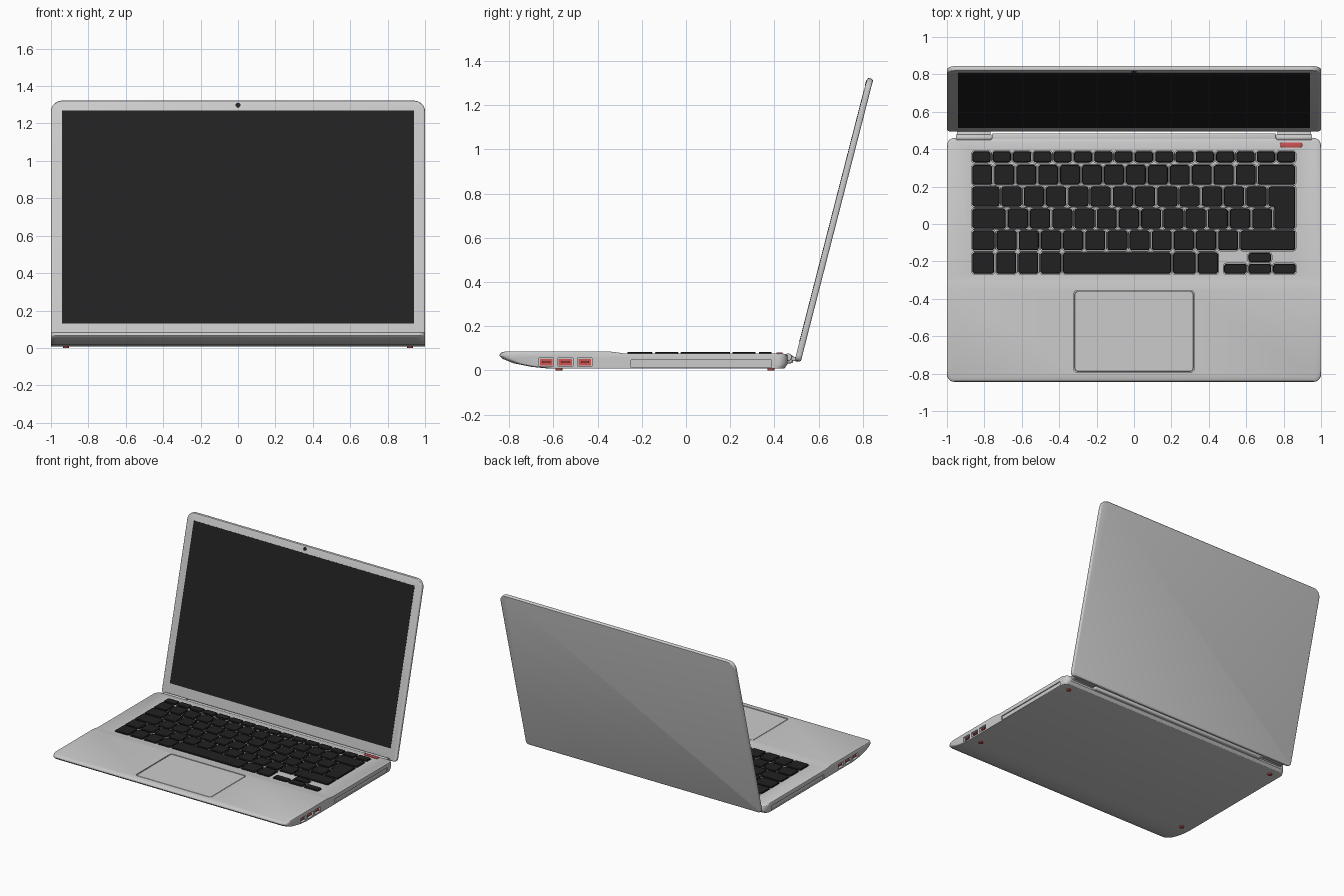
import bpy, bmesh, math
from mathutils import Vector, Matrix

if "Cube" in bpy.data.objects:
    bpy.data.objects.remove(bpy.data.objects["Cube"])


def material(name, rgb):
    m = bpy.data.materials.new(name)
    m.diffuse_color = (*rgb, 1)
    m.use_nodes = True
    m.node_tree.nodes["Principled BSDF"].inputs["Base Color"].default_value = m.diffuse_color
    return m


BLACK = material("black", (0.015, 0.015, 0.015))
RED = material("red", (0.62, 0.09, 0.09))


def rect(x0, y0, x1, y1, g=0.0):
    return [(x0 - g, y0 - g), (x1 + g, y0 - g), (x1 + g, y1 + g), (x0 - g, y1 + g)]


def rounded(pts, radii, steps=4):
    """Round every corner of a polygon."""
    if not isinstance(radii, (list, tuple)):
        radii = [radii] * len(pts)
    out, n = [], len(pts)
    for i, r in enumerate(radii):
        p = Vector(pts[i])
        a = p + (Vector(pts[i - 1]) - p).normalized() * r
        b = p + (Vector(pts[(i + 1) % n]) - p).normalized() * r
        w = math.sqrt(0.5)  # conic weight: true arc at right angles
        for k in range(steps + 1):
            t = k / steps
            c0, c1, c2 = (1 - t) ** 2, 2 * t * (1 - t) * w, t * t
            out.append((a * c0 + p * c1 + b * c2) / (c0 + c1 + c2))
    return out


def prism(bm, pts, z0, z1):
    lo = [bm.verts.new((p[0], p[1], z0)) for p in pts]
    hi = [bm.verts.new((p[0], p[1], z1)) for p in pts]
    bm.faces.new(lo[::-1])
    bm.faces.new(hi)
    for i in range(len(pts)):
        j = (i + 1) % len(pts)
        bm.faces.new((lo[i], lo[j], hi[j], hi[i]))


def finish(bm, name, mat=None, bevel=0.0, segs=2, cutter=None, matrix=None):
    bmesh.ops.recalc_face_normals(bm, faces=bm.faces[:])
    me = bpy.data.meshes.new(name)
    bm.to_mesh(me)
    bm.free()
    ob = bpy.data.objects.new(name, me)
    bpy.context.collection.objects.link(ob)
    if mat:
        me.materials.append(mat)
    if matrix:
        ob.matrix_world = matrix
    bpy.ops.object.select_all(action='DESELECT')
    ob.select_set(True)
    bpy.context.view_layer.objects.active = ob
    if bevel:
        m = ob.modifiers.new("bevel", 'BEVEL')
        m.width, m.segments = bevel, segs
        m.limit_method, m.angle_limit = 'ANGLE', math.radians(42)
        bpy.ops.object.modifier_apply(modifier=m.name)
    if cutter:
        m = ob.modifiers.new("cut", 'BOOLEAN')
        m.operation, m.solver, m.object = 'DIFFERENCE', 'EXACT', cutter
        bpy.ops.object.modifier_apply(modifier=m.name)
    bpy.ops.object.shade_smooth_by_angle(angle=math.radians(30))
    return ob


# keyboard layout: rows of (y0, y1, x edges)
def run(start, end, n):
    return [start + (end - start) * i / n for i in range(n + 1)]


L, R = -0.87, 0.868
rows = [
    (0.33, 0.388, run(L, R, 16)),
    (0.21, 0.315, run(L, 0.656, 13) + [R]),
    (0.094, 0.2, [L] + run(-0.714, 0.714, 12)),
    (-0.024, 0.082, [L] + run(-0.68, 0.745, 12)),
    (-0.14, -0.035, [L] + run(-0.74, 0.563, 11) + [R]),
    (-0.265, -0.152, [L, -0.742, -0.624, -0.506, -0.385, 0.203, 0.336, 0.455]),
]
GAP = 0.006
boxes = [(a + GAP, y0, b - GAP, y1) for y0, y1, xs in rows for a, b in zip(xs, xs[1:])]
for i in range(3):
    boxes.append((0.482 + i * 0.131, -0.265, 0.602 + i * 0.131, -0.213))
boxes.append((0.613, -0.203, 0.733, -0.155))


def key_shapes(g):
    shapes = [rounded(rect(*b, g), 0.014, 3) for b in boxes]
    enter = [(0.751 - g, -0.024 - g), (R - GAP + g, -0.024 - g), (R - GAP + g, 0.2 + g),
             (0.72 - g, 0.2 + g), (0.72 - g, 0.094 - g), (0.751 - g, 0.094 - g)]
    return shapes + [rounded(enter, 0.012, 3)]


PORTS = [(-0.665, -0.6), (-0.58, -0.512), (-0.49, -0.425)]
PAD = (-0.317, -0.788, 0.317, -0.36)

# recesses in the base: key wells, trackpad, ports, side panels
bm = bmesh.new()
for s in key_shapes(0.0035):
    prism(bm, s, 0.055, 0.12)
prism(bm, rounded(rect(*PAD, 0.005), 0.02), 0.07, 0.12)
for side in (-1, 1):
    for y0, y1 in PORTS:
        prism(bm, rect(*sorted((side * 0.98, side * 1.05))[:1], y0,
                       max(side * 0.98, side * 1.05), y1), 0.02, 0.055)
    prism(bm, rect(min(side * 0.993, side * 1.05), -0.25,
                   max(side * 0.993, side * 1.05), 0.388), 0.014, 0.046)
cutter = finish(bm, "base_cutter")
cutter.hide_render = True

# base: side profile swept across the width, with rounded plan corners
profile = [(-0.845, 0.066), (-0.84, 0.079), (-0.82, 0.085), (-0.35, 0.085), (-0.315, 0.081),
           (-0.28, 0.076), (0.44, 0.076), (0.46, 0.068), (0.46, 0.03), (0.445, 0.008),
           (-0.62, 0.008), (-0.7, 0.016), (-0.78, 0.032), (-0.83, 0.052)]
r, mid, half = 0.04, -0.1925, 0.6525
arc = [math.radians(a) for a in (0, 18, 36, 54, 72, 90)]
right = [(1 - r + r * math.sin(a), r * (1 - math.cos(a))) for a in arc]
stations = [(-x, c) for x, c in reversed(right)] + right
bm = bmesh.new()
rings = [[bm.verts.new((x, mid + (y - mid) * (half - c) / half, z)) for y, z in profile]
         for x, c in stations]
for a, b in zip(rings, rings[1:]):
    for i in range(len(profile)):
        j = (i + 1) % len(profile)
        bm.faces.new((a[i], a[j], b[j], b[i]))
bm.faces.new(rings[0])
bm.faces.new(rings[-1][::-1])
finish(bm, "base", bevel=0.006, cutter=cutter)
bpy.data.objects.remove(cutter)

# keys
bm = bmesh.new()
for s in key_shapes(0.0):
    prism(bm, s, 0.054, 0.084)
finish(bm, "keys", BLACK, bevel=0.003, segs=1)

# trackpad
bm = bmesh.new()
prism(bm, rounded(rect(*PAD), 0.016), 0.066, 0.084)
finish(bm, "trackpad", bevel=0.002, segs=1)

# power button
bm = bmesh.new()
prism(bm, rounded(rect(0.78, 0.409, 0.9, 0.437), 0.0135), 0.07, 0.081)
finish(bm, "power_button", RED, bevel=0.003)

# port linings with tongues
bm = bmesh.new()
for s in (-1, 1):
    for y0, y1 in PORTS:
        for d, z0, z1, x in ((0.004, 0.023, 0.052, 0.984), (0.014, 0.033, 0.042, 0.996)):
            xs = sorted((s * 0.975, s * x))
            prism(bm, rect(xs[0], y0 + d, xs[1], y1 - d), z0, z1)
finish(bm, "ports", RED)

# feet
bm = bmesh.new()
for x in (-0.92, 0.92):
    for y in (-0.575, 0.385):
        bmesh.ops.create_cone(bm, cap_ends=True, segments=24, radius1=0.015, radius2=0.018,
                              depth=0.014, matrix=Matrix.Translation((x, y, 0.007)))
finish(bm, "feet", RED)

# rear spine between the hinges
bm = bmesh.new()
prism(bm, rect(-0.76, 0.43, 0.76, 0.485), 0.032, 0.07)
finish(bm, "rear_spine", bevel=0.01, segs=3)

# hinges: barrel plus arm reaching the lid
for s, name in ((-1, "left_hinge"), (1, "right_hinge")):
    bm = bmesh.new()
    c = Vector((s * 0.857, 0.462, 0.06))
    bmesh.ops.create_cone(bm, cap_ends=True, segments=24, radius1=0.017, radius2=0.017, depth=0.19,
                          matrix=Matrix.Translation(c) @ Matrix.Rotation(math.pi / 2, 4, 'Y'))
    bmesh.ops.create_cube(bm, size=1, matrix=Matrix.Translation((c.x, 0.486, 0.053))
                          @ Matrix.Rotation(math.radians(-14), 4, 'X')
                          @ Matrix.Diagonal((0.18, 0.05, 0.018, 1)))
    finish(bm, name, bevel=0.003)

# lid, drawn flat (y up the screen, z towards the user) then tilted
tilt = Matrix.Translation((0, 0.492, 0.045)) @ Matrix.Rotation(math.radians(75.6), 4, 'X')
bm = bmesh.new()
prism(bm, rounded(rect(-1, 0, 1, 1.321), [0.025, 0.025, 0.06, 0.06], 6), -0.028, 0)
finish(bm, "lid", bevel=0.009, segs=3, matrix=tilt)

bm = bmesh.new()
prism(bm, rect(-0.94, 0.087, 0.94, 1.264), -0.006, 0.0012)
finish(bm, "screen", BLACK, matrix=tilt)

bm = bmesh.new()
bmesh.ops.create_cone(bm, cap_ends=True, segments=24, radius1=0.013, radius2=0.013, depth=0.006,
                      matrix=Matrix.Translation((0, 1.294, -0.001)))
finish(bm, "webcam", BLACK, matrix=tilt)
